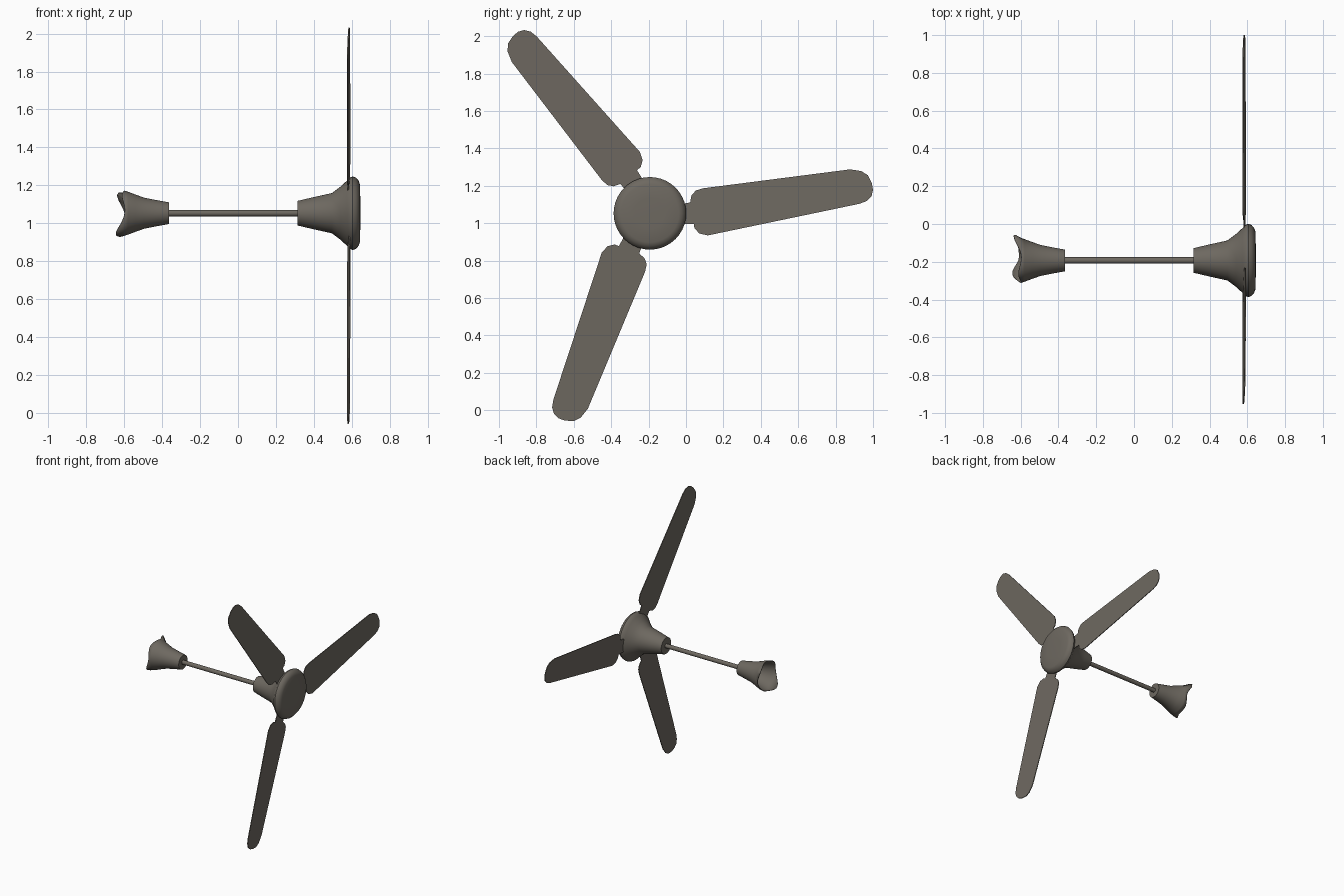
import bpy, bmesh, math

if "Cube" in bpy.data.objects:
    bpy.data.objects.remove(bpy.data.objects["Cube"])

CY, CZ = -0.193, 1.053      # the fan axis runs along x through this point
SEG = 40

paint = bpy.data.materials.new("warm_grey_paint")
paint.diffuse_color = (0.155, 0.14, 0.118, 1)
paint.use_nodes = True
paint.node_tree.nodes["Principled BSDF"].inputs["Base Color"].default_value = paint.diffuse_color


def finish(name, bm, angle=35):
    bmesh.ops.remove_doubles(bm, verts=bm.verts, dist=1e-5)
    bmesh.ops.recalc_face_normals(bm, faces=bm.faces)
    me = bpy.data.meshes.new(name)
    bm.to_mesh(me)
    bm.free()
    me.materials.append(paint)
    ob = bpy.data.objects.new(name, me)
    bpy.context.collection.objects.link(ob)
    bpy.ops.object.select_all(action='DESELECT')
    ob.select_set(True)
    bpy.context.view_layer.objects.active = ob
    bpy.ops.object.shade_smooth_by_angle(angle=math.radians(angle))
    return ob


def lathe(name, profile, lip=None, angle=35):
    """Spin (x, radius) pairs around the fan axis; lip adds a varying last ring."""
    bm = bmesh.new()
    rings = [[] for _ in range(len(profile) + (lip is not None))]
    for k in range(SEG):
        t = 2 * math.pi * k / SEG
        pts = list(profile) + ([lip(math.degrees(t))] if lip else [])
        for ring, (x, r) in zip(rings, pts):
            ring.append(bm.verts.new((x, CY + r * math.cos(t), CZ + r * math.sin(t))))
    for a, b in zip(rings, rings[1:]):
        for k in range(SEG):
            j = (k + 1) % SEG
            bm.faces.new((a[k], a[j], b[j], b[k]))
    return finish(name, bm, angle)


# Motor housing with flared rim and nearly flat cap
lathe("motor_housing", [(0.315, 0), (0.315, 0.065), (0.40, 0.085), (0.495, 0.106),
                        (0.54, 0.14), (0.575, 0.172), (0.59, 0.188), (0.605, 0.194),
                        (0.622, 0.188), (0.636, 0.172), (0.642, 0.155),
                        (0.645, 0.08), (0.645, 0)])

# Down rod
lathe("down_rod", [(-0.45, 0), (-0.45, 0.017), (0.34, 0.017), (0.34, 0)])


# Ceiling canopy: open cup with two drawn-out tips on the lip
def canopy_lip(t):
    a = math.exp(-((t - 243) / 27) ** 2)
    b = math.exp(-((t - 36) / 17) ** 2)
    wave = 0.008 * math.cos(math.radians(4 * t + 30))
    return (-0.604 - 0.04 * a - 0.024 * b + wave, 0.119 + 0.012 * a + 0.045 * b)


canopy = lathe("ceiling_canopy", [(-0.364, 0), (-0.364, 0.057), (-0.43, 0.069),
                                  (-0.495, 0.082), (-0.54, 0.098), (-0.58, 0.113)],
               canopy_lip)
wall = canopy.modifiers.new("wall", 'SOLIDIFY')
wall.thickness = 0.004
wall.offset = -1

# Blades: one outline (radial u, sideways v), repeated every 120 degrees
OUTLINE = [(.14, .045), (.215, .058), (.222, .095), (.245, .122), (.285, .134),
           (1.07, .235), (1.13, .226), (1.165, .204), (1.187, .160), (1.193, .125),
           (1.185, .092), (1.16, .066), (1.12, .051),
           (.31, -.118), (.265, -.108), (.238, -.08), (.235, -.056), (.14, -.058)]
for i in range(3):
    ang = math.radians(120 * i)
    c, s = math.cos(ang), math.sin(ang)
    bm = bmesh.new()
    layers = []
    for dx in (-0.003, 0.003):
        ring = []
        for u, v in OUTLINE:
            x = 0.583 + dx - 0.05 * (v - 0.125 * u)      # slight pitch
            ring.append(bm.verts.new((x, CY + u * c - v * s, CZ + u * s + v * c)))
        bm.faces.new(ring)
        layers.append(ring)
    n = len(OUTLINE)
    for k in range(n):
        j = (k + 1) % n
        bm.faces.new((layers[0][k], layers[0][j], layers[1][j], layers[1][k]))
    finish(f"blade_{i + 1}", bm)
